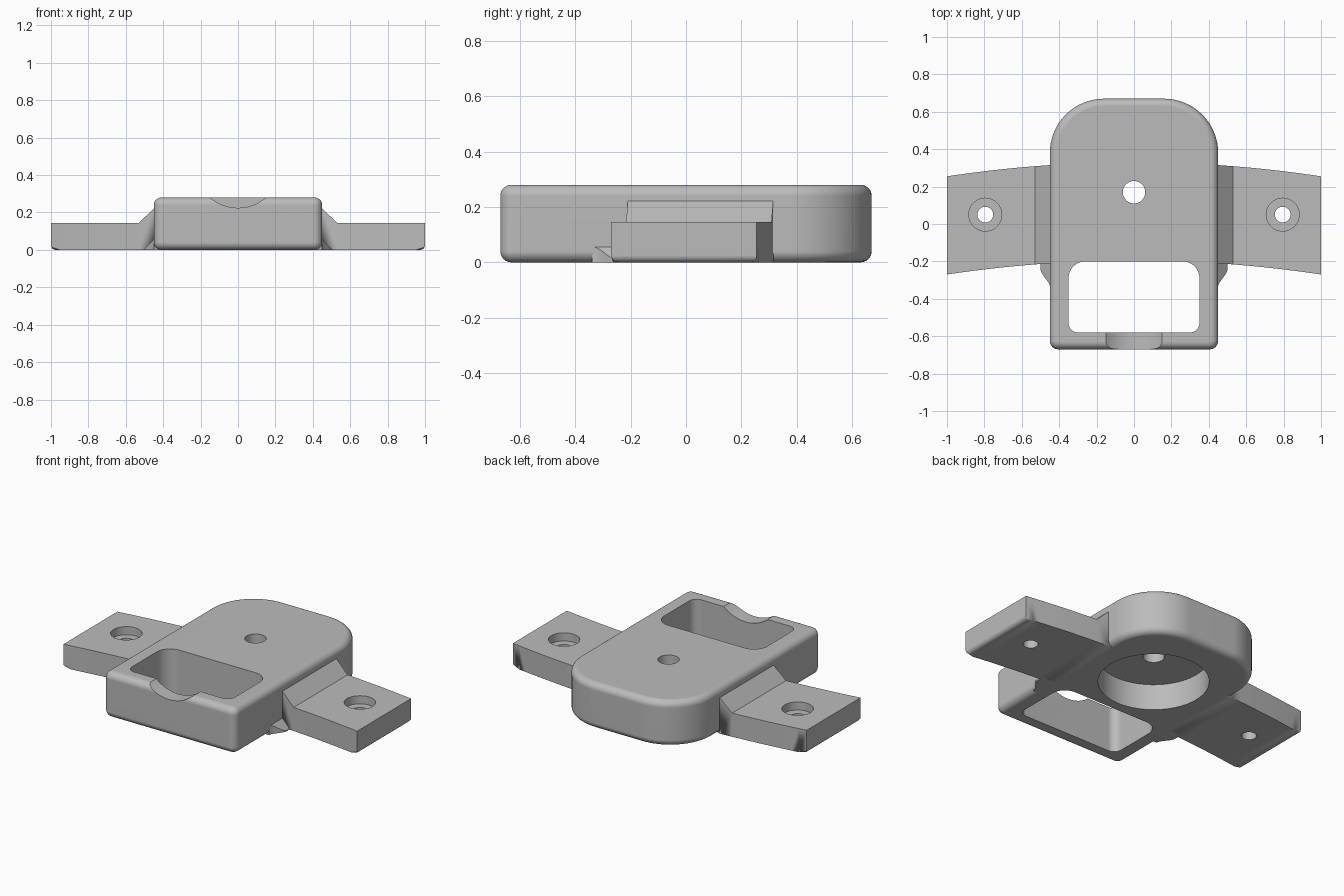
import bpy, bmesh, math

if "Cube" in bpy.data.objects:
    bpy.data.objects.remove(bpy.data.objects["Cube"], do_unlink=True)

gray = bpy.data.materials.new("plain gray")
gray.use_nodes = True
COLOR = (0.5, 0.5, 0.5, 1)
gray.diffuse_color = COLOR
gray.node_tree.nodes["Principled BSDF"].inputs["Base Color"].default_value = COLOR


def make_object(name, bm):
    bmesh.ops.recalc_face_normals(bm, faces=bm.faces)
    mesh = bpy.data.meshes.new(name)
    bm.to_mesh(mesh)
    bm.free()
    obj = bpy.data.objects.new(name, mesh)
    bpy.context.collection.objects.link(obj)
    mesh.materials.append(gray)
    return obj


def loft(sections):
    """Closed solid through matching rings of points."""
    bm = bmesh.new()
    rings = [[bm.verts.new(p) for p in s] for s in sections]
    n = len(rings[0])
    for a, b in zip(rings, rings[1:]):
        for i in range(n):
            j = (i + 1) % n
            bm.faces.new((a[i], a[j], b[j], b[i]))
    bm.faces.new(rings[0])
    bm.faces.new(rings[-1])
    return bm


def rounded_outline(half_w, y0, y1, r_front, r_back, seg=16):
    pts = []
    corners = ((1, y1, r_back, 0), (-1, y1, r_back, 90),
               (-1, y0, r_front, 180), (1, y0, r_front, 270))
    for sx, y, r, start in corners:
        cx = sx * (half_w - r)
        cy = y - r if y == y1 else y + r
        for i in range(seg + 1):
            a = math.radians(start + 90 * i / seg)
            pts.append((cx + r * math.cos(a), cy + r * math.sin(a)))
    return pts


def prism(name, outline, z0, z1):
    return make_object(name, loft([[(x, y, z) for x, y in outline] for z in (z0, z1)]))


def cylinder(name, x, y, r, z0, z1, seg=64):
    ring = [(x + r * math.cos(math.tau * i / seg), y + r * math.sin(math.tau * i / seg))
            for i in range(seg)]
    return prism(name, ring, z0, z1)


def apply_modifier(obj, mod):
    bpy.context.view_layer.objects.active = obj
    bpy.ops.object.modifier_apply(modifier=mod.name)


def cut(obj, cutter):
    cutter.hide_render = True
    mod = obj.modifiers.new("cut", 'BOOLEAN')
    mod.operation = 'DIFFERENCE'
    mod.solver = 'EXACT'
    mod.object = cutter
    apply_modifier(obj, mod)
    bpy.data.objects.remove(cutter, do_unlink=True)


def finish(obj):
    bpy.ops.object.select_all(action='DESELECT')
    obj.select_set(True)
    bpy.context.view_layer.objects.active = obj
    bpy.ops.object.shade_smooth_by_angle(angle=math.radians(30))
    mod = obj.modifiers.new("normals", 'WEIGHTED_NORMAL')
    mod.keep_sharp = True


# Main housing with rounded rims
HEIGHT = 0.28
body = prism("housing", rounded_outline(0.45, -0.67, 0.67, 0.045, 0.29), 0, HEIGHT)
rim = body.modifiers.new("rim", 'BEVEL')
rim.width = 0.04
rim.segments = 6
rim.limit_method = 'ANGLE'
apply_modifier(body, rim)

# Window, centre hole, underside recess and front thumb notch
cut(body, prism("window_cutter", rounded_outline(0.35, -0.58, -0.2, 0.05, 0.09), -0.1, 0.4))
cut(body, cylinder("hole_cutter", 0, 0.17, 0.06, -0.1, 0.4))
cut(body, cylinder("recess_cutter", 0, 0.17, 0.31, -0.1, 0.16, 96))
notch_ring = [(0.232 * math.cos(math.tau * i / 96), 0.457 + 0.232 * math.sin(math.tau * i / 96))
              for i in range(96)]
cut(body, make_object("notch_cutter", loft([[(x, y, z) for x, z in notch_ring]
                                            for y in (-0.8, -0.45)])))
finish(body)


def bend(x):
    return -0.075 * x * x


INNER = 0.41
for side, label in ((1, "left"), (-1, "right")):
    # Curved mounting wing with a sloped gusset at the housing
    stations = [INNER, 0.45, 0.53] + [0.53 + 0.47 * i / 10 for i in range(1, 11)]
    sections = []
    for x in stations:
        top = max(0.145, 0.145 + (0.53 - x) * 0.95)
        front, back = bend(x) - 0.195, bend(x) + 0.33
        sections.append([(side * x, front, 0), (side * x, back, 0),
                         (side * x, back, top), (side * x, front, top)])
    bm = loft(sections)
    rim_edges = [e for e in bm.edges
                 if all(v.co.z < 0.001 for v in e.verts)
                 and (all(abs(v.co.x) > 0.999 for v in e.verts)
                      or abs(e.verts[0].co.x - e.verts[1].co.x) > 0.001)
                 and len([f for f in e.link_faces if abs(f.normal.z) < 2]) == 2]
    # keep only the outer boundary of the underside
    rim_edges = [e for e in rim_edges
                 if any(v.co.z > 0.01 for f in e.link_faces for v in f.verts)]
    bmesh.ops.bevel(bm, geom=rim_edges, offset=0.025, segments=4, profile=0.5,
                    affect='EDGES')
    wing = make_object(label + "_wing", bm)

    # Counterbored screw hole
    cut(wing, cylinder("screw_cutter", side * 0.795, 0.05, 0.042, -0.1, 0.3, 48))
    cut(wing, cylinder("counterbore_cutter", side * 0.795, 0.05, 0.088, 0.095, 0.3, 48))
    finish(wing)

    # Small flared web low on the housing side, in front of the wing
    sections = [[(side * INNER, -0.19, 0), (side * 0.5, -0.19, 0),
                 (side * 0.5, -0.19, 0.005), (side * INNER, -0.19, 0.095)]]
    for i in range(13):
        t = i / 12
        y = -0.24 - 0.1 * t
        w = 0.5 - 0.052 * t * t * (3 - 2 * t)
        sections.append([(side * INNER, y, 0), (side * w, y, 0),
                         (side * w, y, 0.505 - w), (side * INNER, y, 0.095)])
    finish(make_object(label + "_web", loft(sections)))
